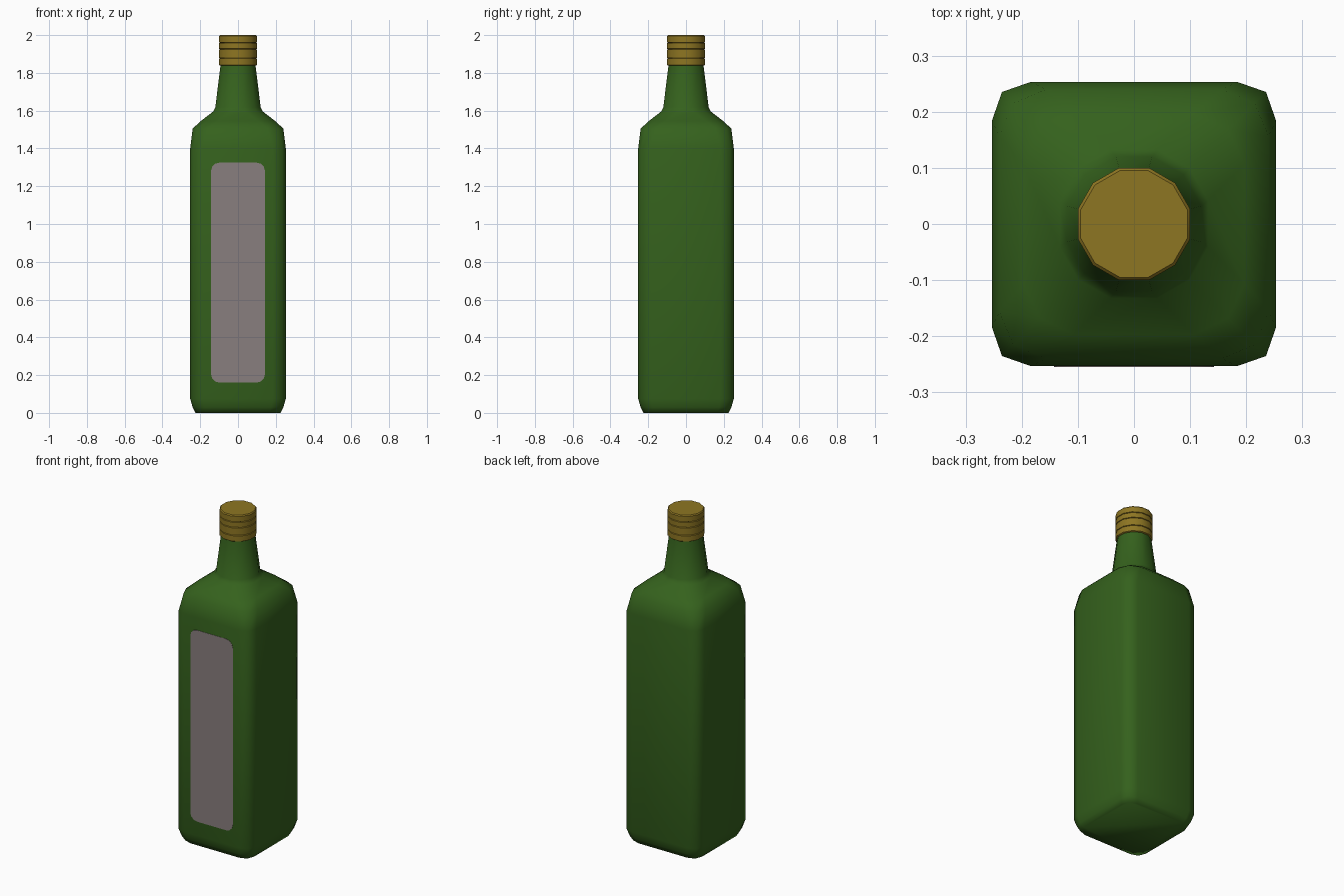
import bpy, bmesh, math

if "Cube" in bpy.data.objects:
    bpy.data.objects.remove(bpy.data.objects["Cube"])


def material(name, color):
    m = bpy.data.materials.new(name)
    m.diffuse_color = (*color, 1)
    m.use_nodes = True
    m.node_tree.nodes["Principled BSDF"].inputs["Base Color"].default_value = m.diffuse_color
    return m


def section(half, z, t):
    """12-sided ring of given half-width: t=0 soft-cornered square, t=1 round."""
    flat = half * (0.73 * (1 - t) + math.tan(math.radians(15)) * t)
    corner = half * (0.93 * (1 - t) + 0.732 * t)
    pts = []
    for k in range(4):
        c, s = round(math.cos(k * math.pi / 2)), round(math.sin(k * math.pi / 2))
        for x, y in ((half, -flat), (half, flat), (corner, corner)):
            pts.append((c * x - s * y, s * x + c * y, z))
    return pts


def loft(name, rings, mat, angle):
    bm = bmesh.new()
    loops = [[bm.verts.new(p) for p in section(*r)] for r in rings]
    for a, b in zip(loops, loops[1:]):
        for i in range(12):
            j = (i + 1) % 12
            bm.faces.new((a[i], a[j], b[j], b[i]))
    bm.faces.new(loops[0][::-1])
    bm.faces.new(loops[-1])
    return finish(name, bm, mat, angle)


def finish(name, bm, mat, angle):
    me = bpy.data.meshes.new(name)
    bm.to_mesh(me)
    bm.free()
    me.materials.append(mat)
    ob = bpy.data.objects.new(name, me)
    bpy.context.collection.objects.link(ob)
    bpy.ops.object.select_all(action='DESELECT')
    ob.select_set(True)
    bpy.context.view_layer.objects.active = ob
    bpy.ops.object.shade_smooth_by_angle(angle=math.radians(angle))
    return ob


green = material("green_glass", (0.035, 0.12, 0.012))
gold = material("gold_cap", (0.27, 0.18, 0.016))
paper = material("label_paper", (0.25, 0.21, 0.21))

# Glass: square body, rounded shoulder, tapering round neck
loft("bottle_glass", [
    (0.225, 0.0, 0), (0.24, 0.03, 0), (0.253, 0.075, 0), (0.253, 1.40, 0),
    (0.24, 1.505, 0.17), (0.197, 1.545, 0.4), (0.132, 1.595, 0.9),
    (0.12, 1.618, 1), (0.092, 1.845, 1)], green, 60)

# Screw cap: four stacked bands with narrow grooves between them
cap = [(0.094, 1.838, 1)]
bands = [(1.842, 1.875), (1.880, 1.923), (1.928, 1.957), (1.962, 1.994)]
for i, (lo, hi) in enumerate(bands):
    cap += [(0.1, lo, 1), (0.1, hi, 1)]
    if i < 3:
        cap.append((0.095, hi + 0.0025, 1))
cap.append((0.095, 2.0, 1))
loft("screw_cap", cap, gold, 35)

# Label: thin rounded panel on the front face
bm = bmesh.new()
W, Z0, Z1, R = 0.143, 0.16, 1.325, 0.045
outline = []
for k, (cx, cz) in enumerate(((W - R, Z1 - R), (R - W, Z1 - R), (R - W, Z0 + R), (W - R, Z0 + R))):
    for n in range(4):
        a = math.radians(90 * k + 30 * n)
        outline.append((cx + R * math.cos(a), cz + R * math.sin(a)))
front = [bm.verts.new((x, -0.2545, z)) for x, z in outline]
back = [bm.verts.new((x, -0.252, z)) for x, z in outline]
bm.faces.new(front)
bm.faces.new(back[::-1])
for i in range(len(front)):
    j = (i + 1) % len(front)
    bm.faces.new((front[i], back[i], back[j], front[j]))
bmesh.ops.recalc_face_normals(bm, faces=bm.faces)
finish("label", bm, paper, 30)
